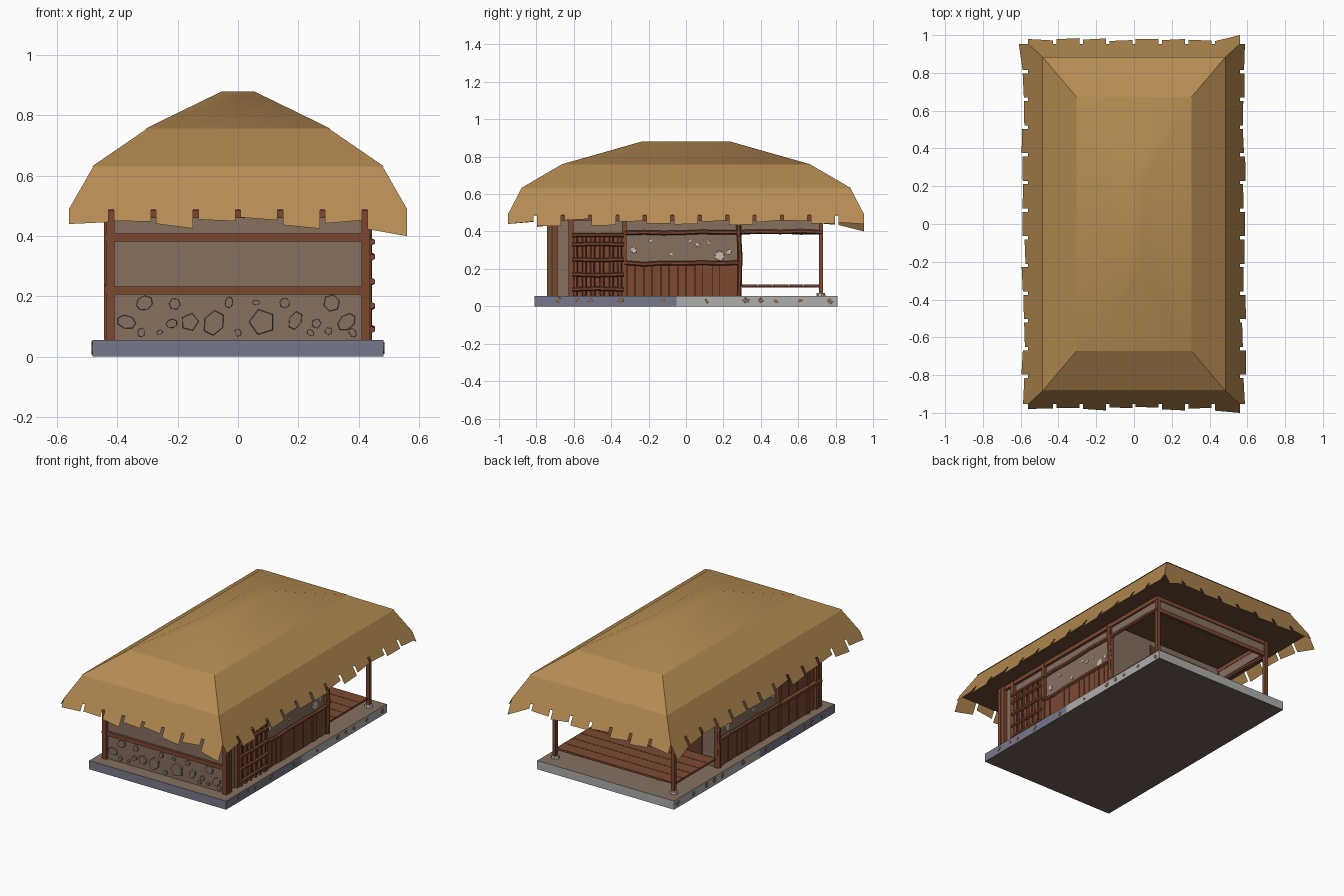
import bpy, bmesh, math, random
from mathutils import Vector, Matrix

if "Cube" in bpy.data.objects:
    bpy.data.objects.remove(bpy.data.objects["Cube"])

random.seed(4)
R = random.uniform


def material(name, rgb):
    m = bpy.data.materials.new(name)
    m.diffuse_color = (*rgb, 1)
    m.use_nodes = True
    m.node_tree.nodes["Principled BSDF"].inputs["Base Color"].default_value = m.diffuse_color
    return m


THATCH = material("straw thatch", (0.46, 0.255, 0.083))
UNDER = material("dark roof underside", (0.14, 0.065, 0.035))
WOOD = material("red brown wood", (0.20, 0.066, 0.031))
DARK = material("dark wood", (0.13, 0.045, 0.022))
PLASTER = material("mud plaster", (0.24, 0.16, 0.118))
BLUE = material("blue grey stone", (0.185, 0.19, 0.26))
GREY = material("grey stone", (0.42, 0.42, 0.41))
SOIL = material("foundation underside", (0.17, 0.11, 0.09))
CREAM = material("pale flecks", (0.60, 0.50, 0.40))
BROWN = material("brown stone patches", (0.27, 0.14, 0.09))


def finish(name, bm, *mats):
    me = bpy.data.meshes.new(name)
    bm.to_mesh(me)
    bm.free()
    for m in mats:
        me.materials.append(m)
    ob = bpy.data.objects.new(name, me)
    bpy.context.collection.objects.link(ob)
    return ob


def box(bm, x0, x1, y0, y1, z0, z1):
    mat = Matrix.Translation(((x0 + x1) / 2, (y0 + y1) / 2, (z0 + z1) / 2))
    mat = mat @ Matrix.Diagonal((abs(x1 - x0), y1 - y0, z1 - z0, 1))
    bmesh.ops.create_cube(bm, size=1, matrix=mat)


def log(bm, pts, r):
    """Chain of six-sided rods along a path."""
    for a, b in zip(pts, pts[1:]):
        a, b = Vector(a), Vector(b)
        d = b - a
        mat = Matrix.Translation((a + b) / 2) @ d.to_track_quat('Z', 'Y').to_matrix().to_4x4()
        bmesh.ops.create_cone(bm, cap_ends=True, segments=6, radius1=r, radius2=r,
                              depth=d.length + r * 0.4, matrix=mat)


def stone(bm, pos, r, normal, h=0.012):
    """Irregular flat stone lying on a wall."""
    rot = Vector(normal).to_track_quat('Z', 'Y').to_matrix().to_4x4()
    spin = Matrix.Rotation(R(0, 6), 4, 'Z') @ Matrix.Diagonal((1, R(0.65, 1), 1, 1))
    bmesh.ops.create_cone(bm, cap_ends=True, segments=random.choice((5, 6, 7)), radius1=r,
                          radius2=r * 0.92, depth=h, matrix=Matrix.Translation(pos) @ rot @ spin)


# Foundation slab: blue front half, grey back half, plaster top, dark bottom
for name, y0, y1, m in (("foundation_front", -0.81, -0.05, BLUE), ("foundation_back", -0.05, 0.81, GREY)):
    bm = bmesh.new()
    box(bm, -0.483, 0.483, y0, y1, 0, 0.055)
    bm.normal_update()
    for f in bm.faces:
        f.material_index = 1 if f.normal.z > 0.5 else 2 if f.normal.z < -0.5 else 0
    finish(name, bm, m, PLASTER, SOIL)

bm = bmesh.new()
for s in (-1, 1):
    for y in (-0.68, -0.58, -0.51, -0.35, -0.12, 0.11, 0.32, 0.4, 0.48, 0.61, 0.77):
        stone(bm, (s * 0.483, y, R(0.024, 0.034)), R(0.013, 0.021), (s, 0, 0), 0.005)
finish("foundation_patches", bm, BROWN)

# Roof: three thatch layers, each hem slightly overlapping the layer below
rings = [(0.56, 0.953, 0.49), (0.48, 0.88, 0.63), (0.30, 0.667, 0.757), (0.053, 0.24, 0.88)]
for n, (lo, hi) in enumerate(zip(rings, rings[1:])):
    lip = 0.005 if n else 0
    bm = bmesh.new()
    a, b = [[bm.verts.new((sx * (x + e), sy * (y + e), z)) for sx, sy in ((-1, -1), (1, -1), (1, 1), (-1, 1))]
            for (x, y, z), e in ((lo, lip), (hi, 0))]
    for i in range(4):
        j = (i + 1) % 4
        bm.faces.new((a[i], a[j], b[j], b[i]))
    if n == 2:
        bm.faces.new(b)
        for f in bm.faces:
            f.smooth = True
    finish(("thatch_eave", "thatch_middle", "thatch_top")[n], bm, THATCH)

# Ragged fringe: strips following the eave slope on all four sides
bm = bmesh.new()
for axis in (0, 1):
    half = 0.953 if axis == 0 else 0.56
    count = 13 if axis == 0 else 8
    base, slope = (0.48, 0.565) if axis == 0 else (0.88, 0.522)
    for s in (-1, 1):
        for i in range(count):
            u0, u1 = (-1 + 2 * (i + k) / count for k in (0, 1))
            g0 = 0 if i == 0 else 0.009
            g1 = 0 if i == count - 1 else 0.009
            zb = R(0.43, 0.46)
            za, zc = zb + R(-0.01, 0.01), zb + R(-0.01, 0.01)
            if i == 0:
                za = 0.44
            if i == count - 1:
                zc = 0.44 if s > 0 and axis == 0 else 0.40
            quad = []
            for u, z in ((u0 * half + g0, 0.492), (u1 * half - g1, 0.492),
                         (u1 * half - g1, zc), (u0 * half + g0, za)):
                out = s * (base + slope * (0.63 - z))
                quad.append(bm.verts.new((out, u, z) if axis == 0 else (u, out, z)))
            bm.faces.new(quad[::-1] if (axis == 0) == (s > 0) else quad)
finish("thatch_fringe", bm, THATCH)

# Dark roof underside
bm = bmesh.new()
box(bm, -0.557, 0.557, -0.95, 0.95, 0.485, 0.491)
finish("roof_underside", bm, UNDER)

# House body and upper bands round the porch
bm = bmesh.new()
box(bm, -0.415, 0.415, -0.725, 0.29, 0.055, 0.486)
for s in (-1, 1):
    box(bm, s * 0.412, s * 0.42, 0.29, 0.72, 0.405, 0.486)
box(bm, -0.415, 0.415, 0.715, 0.723, 0.405, 0.486)
finish("plaster_walls", bm, PLASTER)

# Doorway from the house onto the porch
bm = bmesh.new()
box(bm, -0.32, 0.12, 0.288, 0.295, 0.116, 0.45)
finish("porch_doorway", bm, DARK)

# Stones set in the front wall
bm = bmesh.new()
for x, z, r in ((-.37, .115, .034), (-.16, .115, .032), (-.08, .112, .046), (.08, .115, .046),
                (.19, .12, .034), (.36, .115, .036), (-.31, .178, .03), (-.21, .175, .021),
                (-.03, .18, .02), (.06, .18, .014), (.155, .178, .018), (.31, .178, .03),
                (-.26, .08, .012), (-.32, .08, .016), (0, .08, .014), (.26, .11, .018),
                (.3, .085, .014), (-.22, .11, .02), (.38, .08, .018), (.24, .08, .014)):
    stone(bm, (x, -0.727, z), r, (0, -1, 0), 0.018)
finish("wall_stones", bm, PLASTER)

# Posts and front and back beams
bm = bmesh.new()
for s in (-1, 1):
    for y in (-0.743, -0.713):
        box(bm, s * 0.41, s * 0.438, y, y + 0.025, 0.055, 0.486)
    for y in (-0.615, -0.33, 0.285):
        box(bm, s * 0.408, s * 0.435, y - 0.013, y + 0.013, 0.055, 0.486)
    box(bm, s * 0.408, s * 0.43, 0.71, 0.732, 0.055, 0.486)
    box(bm, s * 0.41, s * 0.432, -0.72, 0.73, 0.46, 0.486)
for y in (-0.731, 0.72):
    box(bm, -0.42, 0.42, y - 0.009, y + 0.009, 0.382, 0.408)
    box(bm, -0.42, 0.42, y - 0.009, y + 0.009, 0.46, 0.486)
box(bm, -0.42, 0.42, -0.74, -0.722, 0.207, 0.233)
finish("timber_frame", bm, WOOD)

# Crooked side beams and corner post
bm = bmesh.new()
for s in (-1, 1):
    for z in (0.228, 0.395):
        log(bm, [(s * 0.43, -0.325 + 0.102 * i, z + R(-0.006, 0.006)) for i in range(7)], 0.012)
    log(bm, [(s * 0.425, 0.285 + 0.11 * i, 0.397 + R(-0.004, 0.004)) for i in range(5)], 0.012)
    log(bm, [(s * 0.434, 0.285, 0.06), (s * 0.434, 0.29, 0.27), (s * 0.434, 0.278, 0.46)], 0.012)
for z in (0.222, 0.395):
    log(bm, [(-0.43, -0.735, z), (-0.43, -0.33, z)], 0.017)
finish("crooked_beams", bm, WOOD)

# Vertical planks: low wall on both sides, broad boards on the left
bm = bmesh.new()
for s in (-1, 1):
    for i in range(13):
        y = -0.315 + i * 0.0455
        d = R(0, 0.006)
        box(bm, s * 0.41, s * (0.425 + d), y, y + 0.042, 0.055, 0.222)
for i in range(4):
    y = -0.685 + i * 0.0875
    box(bm, -0.41, -0.425 - R(0, 0.005), y, y + 0.084, 0.055, 0.39)
finish("wall_planks", bm, WOOD)

# Dark backing behind planks and lattice
bm = bmesh.new()
box(bm, 0.41, 0.42, -0.605, -0.34, 0.055, 0.39)
for s in (-1, 1):
    box(bm, s * 0.41, s * 0.418, -0.32, 0.275, 0.055, 0.222)
finish("panel_backing", bm, WOOD)

# Log lattice on the right side
bm = bmesh.new()
for i in range(6):
    y = -0.592 + i * 0.048
    log(bm, [(0.431, y, 0.06), (0.431, y + R(-.005, .005), 0.22), (0.431, y, 0.385)], 0.013)
for z in (0.09, 0.17, 0.25, 0.33, 0.38):
    log(bm, [(0.444, -0.605, z), (0.444, -0.47, z + R(-.005, .005)), (0.444, -0.335, z)], 0.011)
finish("log_lattice", bm, WOOD)

# Pale flecks in the side plaster
bm = bmesh.new()
for s in (-1, 1):
    for y, z, r in ((-.28, .3, .02), (-.19, .35, .01), (-.08, .28, .013), (.06, .33, .013),
                    (.12, .34, .01), (.18, .27, .028), (.23, .29, .014), (.02, .35, .009)):
        stone(bm, (s * 0.416, y, z), r, (s, 0, 0), 0.005)
finish("plaster_flecks", bm, CREAM)

# Porch deck and post footings
bm = bmesh.new()
for i in range(5):
    y = 0.3 + i * 0.083
    box(bm, -0.42, 0.42, y, y + 0.08, 0.104, 0.116)
for x in (-0.3, 0.3):
    box(bm, x - 0.01, x + 0.01, 0.3, 0.71, 0.1, 0.106)
finish("porch_deck", bm, WOOD)

bm = bmesh.new()
for s in (-1, 1):
    stone(bm, (s * 0.419, 0.72, 0.063), 0.026, (0, 0, 1), 0.018)
finish("post_footings", bm, CREAM)
